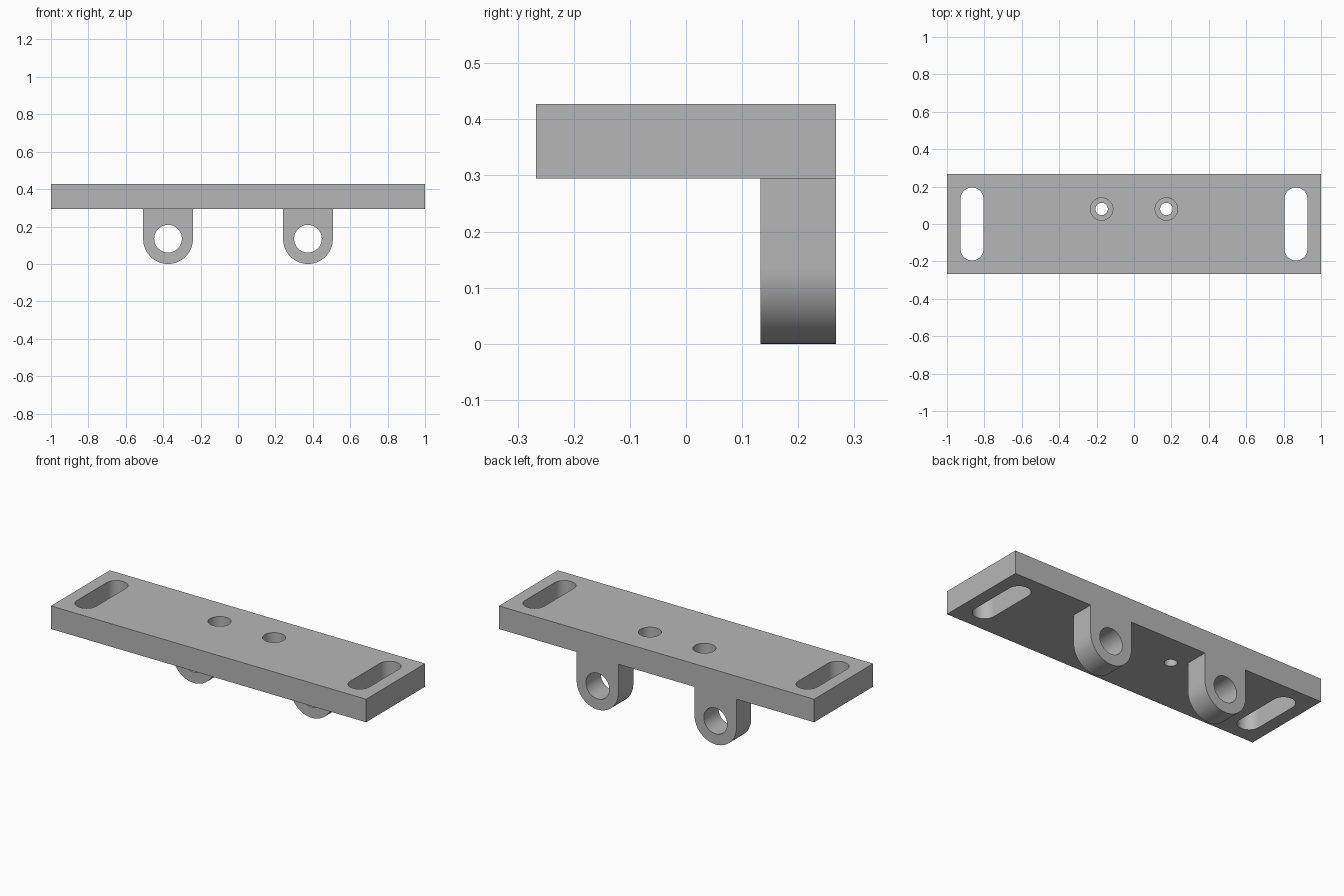
import bpy, bmesh, math
from mathutils import Vector

cube = bpy.data.objects.get("Cube")
if cube:
    bpy.data.objects.remove(cube, do_unlink=True)

grey = bpy.data.materials.new("mid_grey_metal")
grey.use_nodes = True
colour = (0.47, 0.47, 0.47, 1)
grey.diffuse_color = colour
grey.node_tree.nodes["Principled BSDF"].inputs["Base Color"].default_value = colour

BOTTOM, TOP = 0.295, 0.427
BACK = 0.267


def arc(cx, cy, r, start, end, n=32):
    """Points along an arc, angles in degrees."""
    return [(cx + r * math.cos(a), cy + r * math.sin(a))
            for a in (math.radians(start + (end - start) * i / n) for i in range(n + 1))]


def circle(cx, cy, r):
    return arc(cx, cy, r, 0, 360, 64)[:-1]


def prism(name, outline, low, high, axis="Z"):
    """Extrude an outline along z (outline in x, y) or y (outline in x, z)."""
    bm = bmesh.new()
    place = (lambda u, v: (u, v, low)) if axis == "Z" else (lambda u, v: (u, low, v))
    step = Vector((0, 0, high - low)) if axis == "Z" else Vector((0, high - low, 0))
    face = bm.faces.new([bm.verts.new(place(u, v)) for u, v in outline])
    new = bmesh.ops.extrude_face_region(bm, geom=[face])["geom"]
    bmesh.ops.translate(bm, vec=step, verts=[e for e in new if isinstance(e, bmesh.types.BMVert)])
    bmesh.ops.recalc_face_normals(bm, faces=bm.faces)
    mesh = bpy.data.meshes.new(name)
    bm.to_mesh(mesh)
    bm.free()
    mesh.materials.append(grey)
    obj = bpy.data.objects.new(name, mesh)
    bpy.context.collection.objects.link(obj)
    return obj


def combine(target, tool, operation):
    """Apply a boolean and remove the tool object."""
    tool.hide_render = True
    mod = target.modifiers.new("combine", "BOOLEAN")
    mod.operation, mod.solver, mod.object = operation, "EXACT", tool
    bpy.context.view_layer.objects.active = target
    bpy.ops.object.modifier_apply(modifier=mod.name)
    bpy.data.objects.remove(tool, do_unlink=True)


# Flat mounting plate
bracket = prism("mounting_bracket", [(-1, -BACK), (1, -BACK), (1, BACK), (-1, BACK)], BOTTOM, TOP)

for side in (-1, 1):
    # Round-ended lug along the back edge, with its pin hole
    x = side * 0.374
    lug = arc(x, 0.133, 0.133, 180, 360) + [(x + 0.133, 0.36), (x - 0.133, 0.36)]
    combine(bracket, prism("lug", lug, 0.133, BACK, "Y"), "UNION")
    combine(bracket, prism("pin_hole", circle(x, 0.135, 0.074), 0.1, 0.3, "Y"), "DIFFERENCE")

    # Long adjustment slot at the end of the plate
    x = side * 0.866
    slot = arc(x, 0.134, 0.061, 0, 180) + arc(x, -0.134, 0.061, 180, 360)
    combine(bracket, prism("slot", slot, 0.2, 0.5), "DIFFERENCE")

    # Counterbored screw hole
    x = side * 0.173
    combine(bracket, prism("screw_hole", circle(x, 0.08, 0.033), 0.2, 0.5), "DIFFERENCE")
    combine(bracket, prism("counterbore", circle(x, 0.08, 0.06), 0.36, 0.5), "DIFFERENCE")

# Smooth curved walls, crisp edges
bpy.ops.object.select_all(action="DESELECT")
bracket.select_set(True)
bpy.context.view_layer.objects.active = bracket
bpy.ops.object.shade_smooth_by_angle(angle=math.radians(30))
